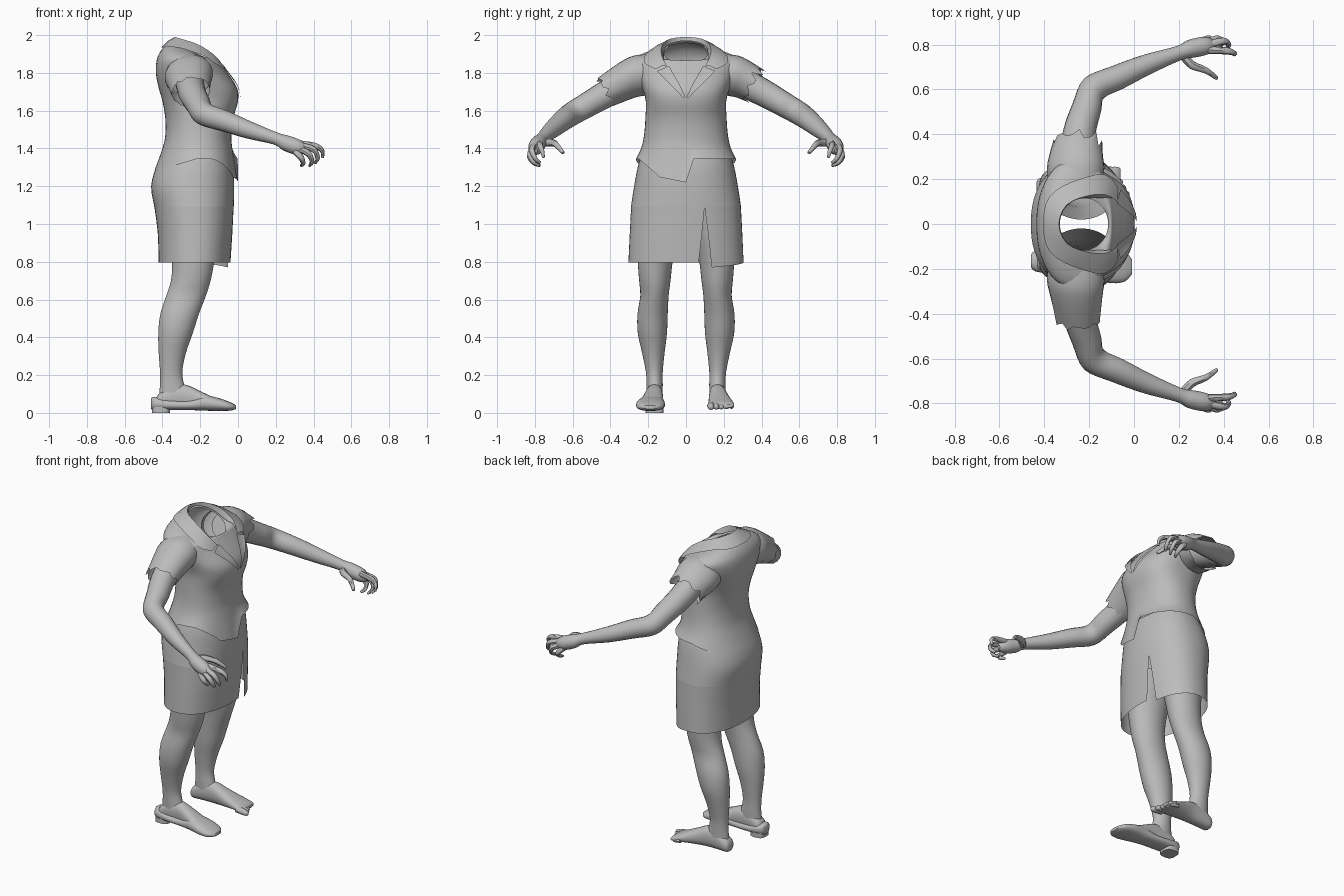
import bpy, bmesh, math
from mathutils import Vector as V
from mathutils.bvhtree import BVHTree

if "Cube" in bpy.data.objects:
    bpy.data.objects.remove(bpy.data.objects["Cube"])

grey = bpy.data.materials.new("plain_grey")
grey.diffuse_color = (0.5, 0.5, 0.5, 1)
grey.use_nodes = True
grey.node_tree.nodes["Principled BSDF"].inputs["Base Color"].default_value = grey.diffuse_color
TAU = 2 * math.pi


def spline(rows, sub):
    """Smoothly interpolate rows of points."""
    out = []
    for i in range(len(rows) - 1):
        a, b = rows[max(i - 1, 0)], rows[i]
        c, d = rows[i + 1], rows[min(i + 2, len(rows) - 1)]
        for k in range(sub):
            t = k / sub
            out.append([0.5 * (2 * q + (r - p) * t + (2 * p - 5 * q + 4 * r - s) * t * t
                               + (3 * q - p - 3 * r + s) * t ** 3)
                        for p, q, r, s in zip(a, b, c, d)])
    return out + [rows[-1]]


def loft(name, rows, sub=3, closed=True, caps=False, body=None):
    """Skin rows of points; optionally keep every point just outside a body."""
    rows = spline(rows, sub)
    bm = bmesh.new()
    grid = [[bm.verts.new(p) for p in row] for row in rows]
    n = len(grid[0])
    for a, b in zip(grid, grid[1:]):
        for j in range(n if closed else n - 1):
            k = (j + 1) % n
            bm.faces.new((a[j], a[k], b[k], b[j]))
    if caps:
        bm.faces.new(grid[0])
        bm.faces.new(grid[-1])
    if body:
        for v in bm.verts:
            loc, nrm, _, _ = body.find_nearest(v.co)
            if (v.co - loc).dot(nrm) < 0.01:
                v.co = loc + nrm * 0.01
    bmesh.ops.remove_doubles(bm, verts=bm.verts, dist=0.0002)
    bmesh.ops.recalc_face_normals(bm, faces=bm.faces)
    me = bpy.data.meshes.new(name)
    bm.to_mesh(me)
    bm.free()
    me.materials.append(grey)
    for p in me.polygons:
        p.use_smooth = True
    me.set_sharp_from_angle(angle=math.radians(45))
    ob = bpy.data.objects.new(name, me)
    bpy.context.collection.objects.link(ob)
    return ob


def power(c, n):
    return math.copysign(abs(c) ** (2 / n), c)


def oval(z, xb, xf, hy, n=2.2, tilt=0, cy=0, angles=None):
    """Horizontal rounded ring; tilt lowers the front and lifts the back."""
    angles = angles or [TAU * i / 48 for i in range(48)]
    cx, hx = (xb + xf) / 2, (xf - xb) / 2
    return [V((cx + hx * power(math.cos(a), n), cy + hy * power(math.sin(a), n),
               z - tilt * math.cos(a))) for a in angles]


def tube(name, pts, side, n=12, sub=3, wide=1.0, jag=0.0, caps=True):
    """Round tube through (x, y, z, radius) points, mirrored by side."""
    path = [V((p[0], p[1] * side, p[2])) for p in pts]
    rad = [p[3] for p in pts]
    u, rows = V((1, 0, 0.3)), []
    if abs((path[1] - path[0]).normalized().x) > 0.7:
        u = V((0, 1, 0))
    for i, p in enumerate(path):
        t = (path[min(i + 1, len(path) - 1)] - path[max(i - 1, 0)]).normalized()
        u = (u - t * u.dot(t)).normalized()
        w = t.cross(u)
        rows.append([p + (u * math.cos(TAU * j / n) * wide + w * math.sin(TAU * j / n)) * rad[i]
                     for j in range(n)])
    if caps:   # rounded tip
        rows.append([p.lerp(path[-1], 0.5) + t * rad[-1] * 0.6 for p in rows[-1]])
    if jag:    # ragged end
        rows[-1] = [p + t * jag * (math.sin(j * 2.1) + 0.5 * math.cos(j * 3.7))
                    for j, p in enumerate(rows[-1])]
    return loft(name, rows, sub, caps=caps)


# Blouse body, with an uneven hem and an open neck
shirt_rings = [oval(*r) for r in (
    (1.28, -.44, 0.0, .265), (1.40, -.40, -.03, .238), (1.47, -.385, -.035, .222),
    (1.56, -.385, -.025, .215), (1.65, -.40, 0.0, .213, 2.5), (1.72, -.42, -.005, .232, 2.5),
    (1.80, -.435, -.055, .265, 2.3), (1.86, -.43, -.09, .285, 2.2, .01),
    (1.89, -.41, -.10, .25, 2.1, .025), (1.905, -.38, -.108, .19, 2, .04),
    (1.905, -.33, -.115, .115, 2, .055))]
for p in shirt_rings[0]:
    if p.x > -0.2:
        flap = max(0, min(1, (p.y + 0.25) / 0.1)) if p.y < 0.012 else 0
        p.z = 1.345 - 0.085 * flap - (0.04 * (1 + p.y / 0.2) if flap == 1 else 0)
    else:
        p.z = 1.35 - 0.06 * min(1, (-0.2 - p.x) / 0.2)
shirt = loft("blouse_body", shirt_rings)
bm = bmesh.new()
bm.from_mesh(shirt.data)
body = BVHTree.FromBMesh(bm)
bm.free()

# Folded collar: (top edge, outer edge) from centre back to the front points
half = [((-.335, 0, 1.99), (-.405, 0, 1.935)), ((-.30, .085, 1.98), (-.37, .12, 1.925)),
        ((-.21, .125, 1.95), (-.27, .19, 1.92)), ((-.125, .13, 1.895), (-.13, .22, 1.855)),
        ((-.075, .10, 1.835), (-.07, .16, 1.82))]


def collar_row(top, outer, s):
    t, o = (V((p[0], p[1] * s, p[2])) for p in (top, outer))
    inner = V((-.22 + (t.x + .22) * .93, t.y * .9, t.z - .045))
    return [inner, t, t.lerp(o, 0.5) + V((0, 0, .008)), o]


loft("collar", [collar_row(*h, -1) for h in half[:0:-1]] + [collar_row(*h, 1) for h in half],
     closed=False, body=body)
for s, tag in ((1, "left"), (-1, "right")):
    lapel = [((-.08, .09, 1.835), (-.06, .155, 1.81)), ((-.03, .045, 1.75), (-.01, .09, 1.745)),
             ((0, .003, 1.675), (.01, .012, 1.665))]
    loft(tag + "_lapel", [[V((a[0], a[1] * s, a[2])).lerp(V((b[0], b[1] * s, b[2])), k / 3)
                           for k in range(4)] for a, b in lapel], 4, closed=False, body=body)

# Skirt: an open wrap whose edges part into a slit below z = 1.09
skirt = []
for z, xb, xf, hy in ((1.37, -.40, -.04, .235), (1.30, -.435, -.025, .256), (1.20, -.46, -.02, .275),
                      (1.10, -.445, -.022, .29), (1.085, -.442, -.023, .291), (.95, -.425, -.03, .298),
                      (.795, -.42, -.04, .305)):
    gap = 0.115 * max(0, (1.09 - z) / 0.29)
    a0, a1 = 0.30 + gap, 0.30 + TAU - gap
    skirt.append(oval(z, xb, xf, hy, 2.25, 0, 0, [a0 + (a1 - a0) * i / 56 for i in range(57)]))
for i, p in enumerate(skirt[-1]):
    p.z -= 0.025 * max(0, 1 - i / 10)
loft("skirt", skirt, closed=False)

for s, tag in ((1, "left"), (-1, "right")):
    # Sleeves: one shorter and torn
    end = [(-.25, .36, 1.735, .092)] if s == 1 else [(-.25, .425, 1.70, .084)]
    tube(tag + "_sleeve", [(-.26, .17, 1.80, .10), (-.26, .25, 1.785, .108),
                           (-.257, .31, 1.762, .10)] + end, s, 24, 3, 1.2,
         0.022 if s == 1 else 0.012, False)
    # Arm and palm
    tube(tag + "_arm", [(-.26, .22, 1.79, .08), (-.245, .40, 1.70, .073), (-.21, .52, 1.632, .066),
                        (-.178, .605, 1.582, .062), (-.07, .655, 1.545, .056), (.06, .712, 1.497, .046),
                        (.20, .762, 1.452, .033), (.25, .78, 1.43, .041), (.31, .793, 1.408, .042),
                        (.345, .798, 1.395, .03)], s, 18, 4)
    # Curled fingers and thumb
    fingers = {
        "index_finger": ((.33, .775, 1.425), (.41, .772, 1.413), (.446, .762, 1.388), (.448, .755, 1.355)),
        "middle_finger": ((.33, .80, 1.415), (.40, .815, 1.395), (.422, .80, 1.35), (.41, .775, 1.325)),
        "ring_finger": ((.32, .81, 1.40), (.375, .825, 1.37), (.392, .81, 1.33), (.38, .78, 1.31)),
        "little_finger": ((.30, .815, 1.385), (.335, .825, 1.35), (.345, .80, 1.32), (.335, .775, 1.31)),
        "thumb": ((.22, .75, 1.43), (.26, .708, 1.43), (.32, .685, 1.418), (.365, .653, 1.38))}
    for name, pts in fingers.items():
        k = 1.25 if name == "thumb" else 1
        tube(f"{tag}_{name}", [(*p, r * k) for p, r in zip(pts, (.017, .016, .012, .008))], s, 8)

    # Leg from under the skirt to the ankle
    loft(tag + "_leg", [oval(z, xb, xf, hy, 2, 0, cy * s) for z, xb, xf, hy, cy in (
        (1.10, -.39, -.08, .12, .14), (.95, -.37, -.095, .105, .15), (.80, -.35, -.125, .092, .163),
        (.70, -.355, -.145, .083, .165), (.62, -.38, -.17, .075, .167), (.52, -.412, -.208, .08, .177),
        (.42, -.422, -.24, .077, .178), (.32, -.42, -.275, .06, .173), (.22, -.413, -.295, .045, .168),
        (.15, -.413, -.285, .043, .166), (.07, -.42, -.26, .042, .166))])

    # Foot: cross-sections (x, y, half width, bottom, top) from heel to toes
    def foot(name, sections):
        loft(name, [[V((x, s * (cy + hy * power(math.cos(TAU * j / 24), 2.4)),
                        (lo + hi) / 2 + (hi - lo) / 2 * power(math.sin(TAU * j / 24), 2.4)))
                     for j in range(24)] for x, cy, hy, lo, hi in sections], caps=True)

    foot(tag + "_foot", [(-.435, .165, .022, .035, .07), (-.42, .165, .04, .022, .10),
                         (-.36, .166, .044, .022, .14), (-.28, .168, .045, .022, .15),
                         (-.20, .175, .055, .022, .115), (-.12, .185, .066, .022, .078),
                         (-.075, .187, .068, .022, .058), (-.06, .187, .058, .026, .046)])
    if s == 1:   # bare toes
        for i in range(5):
            y, r = .132 + .0275 * i, .02 - .0017 * i
            tube(f"toe_{i + 1}", [(-.10 - .008 * i, y, .04, r), (-.06 - .01 * i, y, .036, r),
                                  (-.03 - .014 * i, y, .03, r * .75)], 1, 8)
    else:        # slip-on shoe and heel block
        foot("shoe", [(-.46, .165, .025, .02, .078), (-.44, .165, .046, .015, .085),
                      (-.36, .167, .056, .015, .07), (-.26, .172, .058, .015, .068),
                      (-.18, .18, .066, .012, .092), (-.10, .188, .076, .01, .078),
                      (-.04, .19, .066, .012, .056), (-.01, .19, .034, .02, .04)])
        loft("shoe_heel", [oval(z, -.455, -.36, .048, 3, 0, -.166) for z in (0, .03)], 1, caps=True)
